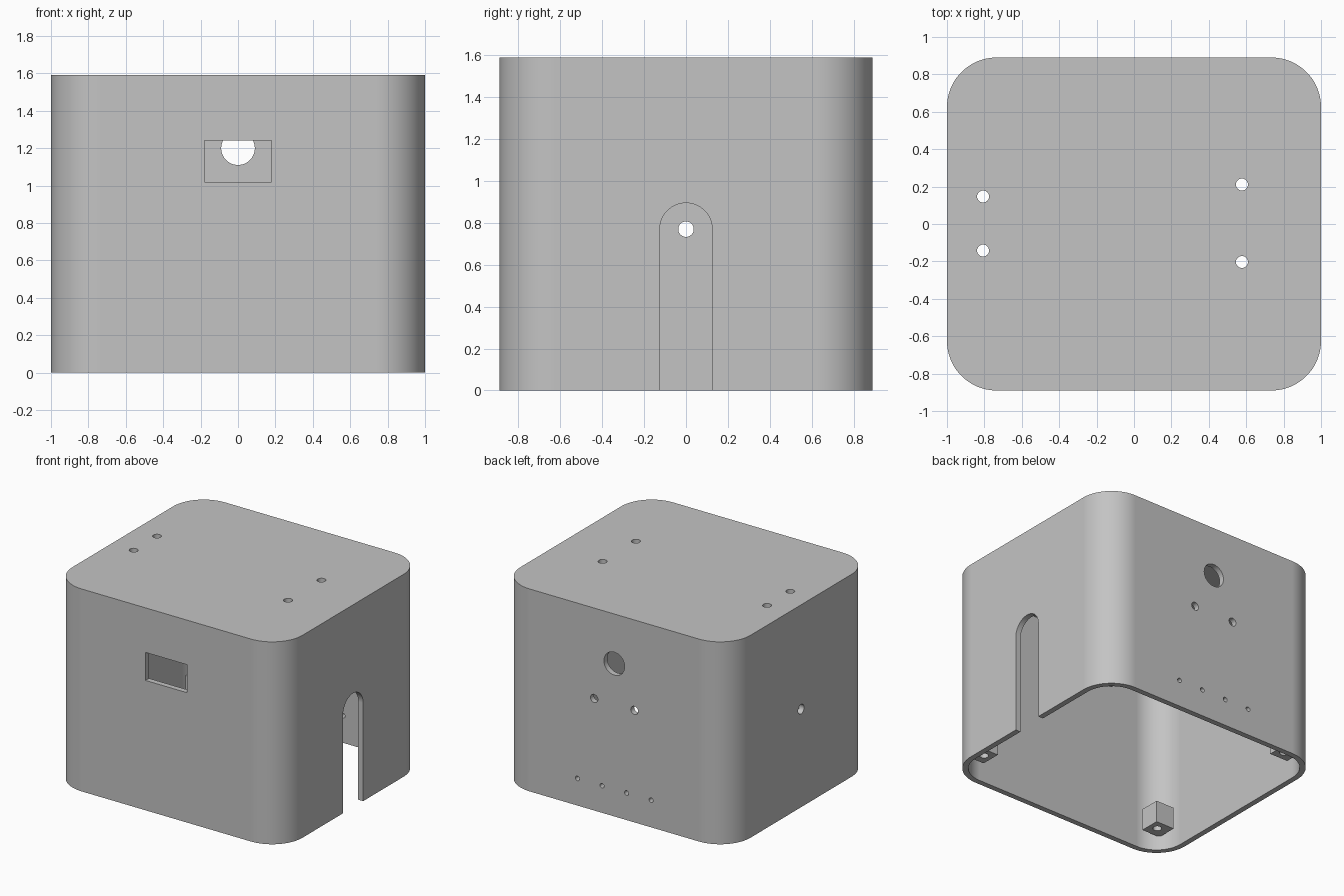
import bpy
import bmesh
from math import cos, sin, pi, radians
from mathutils import Matrix

cube = bpy.data.objects.get("Cube")
if cube:
    bpy.data.objects.remove(cube, do_unlink=True)

HX, HY, HEIGHT = 1.0, 0.89, 1.59
WALL, CORNER = 0.043, 0.265

grey = bpy.data.materials.new("plain grey")
grey.use_nodes = True
colour = (0.55, 0.55, 0.55, 1)
grey.diffuse_color = colour
grey.node_tree.nodes["Principled BSDF"].inputs["Base Color"].default_value = colour


def make_object(name, bm):
    bmesh.ops.recalc_face_normals(bm, faces=bm.faces)
    mesh = bpy.data.meshes.new(name)
    bm.to_mesh(mesh)
    bm.free()
    mesh.materials.append(grey)
    obj = bpy.data.objects.new(name, mesh)
    bpy.context.collection.objects.link(obj)
    return obj


def rounded_block(name, hx, hy, r, z0, z1, steps=20):
    """Extruded rounded rectangle."""
    bm = bmesh.new()
    verts = []
    for quarter, (sx, sy) in enumerate([(1, 1), (-1, 1), (-1, -1), (1, -1)]):
        for i in range(steps + 1):
            a = (quarter + i / steps) * pi / 2
            verts.append(bm.verts.new((sx * (hx - r) + r * cos(a),
                                       sy * (hy - r) + r * sin(a), z0)))
    face = bm.faces.new(verts)
    ext = bmesh.ops.extrude_face_region(bm, geom=[face])["geom"]
    bmesh.ops.translate(bm, vec=(0, 0, z1 - z0),
                        verts=[v for v in ext if isinstance(v, bmesh.types.BMVert)])
    return make_object(name, bm)


def add_box(bm, centre, size):
    bmesh.ops.create_cube(bm, size=1, matrix=Matrix.Translation(centre)
                          @ Matrix.Diagonal((*size, 1)))


def add_drill(bm, centre, radius, axis, depth=0.2, sides=32):
    turn = {"x": Matrix.Rotation(pi / 2, 4, "Y"),
            "y": Matrix.Rotation(pi / 2, 4, "X"),
            "z": Matrix.Identity(4)}[axis]
    bmesh.ops.create_cone(bm, cap_ends=True, segments=sides, radius1=radius,
                          radius2=radius, depth=depth,
                          matrix=Matrix.Translation(centre) @ turn)


def cut(target, cutter):
    mod = target.modifiers.new("cut", "BOOLEAN")
    mod.operation = "DIFFERENCE"
    mod.solver = "EXACT"
    mod.object = cutter
    bpy.context.view_layer.objects.active = target
    bpy.ops.object.modifier_apply(modifier=mod.name)
    bpy.data.objects.remove(cutter, do_unlink=True)


def shade(obj):
    bpy.ops.object.select_all(action="DESELECT")
    obj.select_set(True)
    bpy.context.view_layer.objects.active = obj
    bpy.ops.object.shade_smooth_by_angle(angle=radians(30))


# Hollow housing, open underneath
housing = rounded_block("housing", HX, HY, CORNER, 0, HEIGHT)
cut(housing, rounded_block("cavity_cutter", HX - WALL, HY - WALL, CORNER - WALL,
                           -0.1, HEIGHT - WALL))

# Holes through the walls and the top
bm = bmesh.new()
for x, y in [(-0.807, 0.147), (-0.807, -0.142), (0.577, 0.211), (0.577, -0.203)]:
    add_drill(bm, (x, y, HEIGHT), 0.032, "z")
add_drill(bm, (0, HY, 1.2), 0.09, "y", sides=48)
for side in (-1, 1):
    add_drill(bm, (side * 0.175, HY, 0.88), 0.032, "y")
    for x in (0.107, 0.32):
        add_drill(bm, (side * x, HY, 0.213), 0.018, "y")
add_drill(bm, (-HX, 0, 0.77), 0.037, "x")
add_box(bm, (0, -HY, 1.13), (0.36, 0.2, 0.22))
cut(housing, make_object("hole_cutter", bm))

# Round-topped slot in one side wall
bm = bmesh.new()
steps = 32
outline = [(0.125 * cos(pi * i / steps), 0.77 + 0.125 * sin(pi * i / steps))
           for i in range(steps + 1)] + [(-0.125, -0.1), (0.125, -0.1)]
face = bm.faces.new([bm.verts.new((HX - 0.1, y, z)) for y, z in outline])
ext = bmesh.ops.extrude_face_region(bm, geom=[face])["geom"]
bmesh.ops.translate(bm, vec=(0.2, 0, 0),
                    verts=[v for v in ext if isinstance(v, bmesh.types.BMVert)])
cut(housing, make_object("slot_cutter", bm))
shade(housing)
weighted = housing.modifiers.new("even shading", "WEIGHTED_NORMAL")
weighted.keep_sharp = True

# Screw posts in the four lower corners
for sx, side in ((1, "left"), (-1, "right")):
    for sy, end in ((1, "back"), (-1, "front")):
        bm = bmesh.new()
        add_box(bm, (sx * 0.822, sy * 0.712, 0.199), (0.158, 0.158, 0.172))
        post = make_object(f"screw_post_{end}_{side}", bm)
        bm = bmesh.new()
        add_drill(bm, (sx * 0.81, sy * 0.706, 0.16), 0.032, "z")
        cut(post, make_object("post_cutter", bm))
        shade(post)
